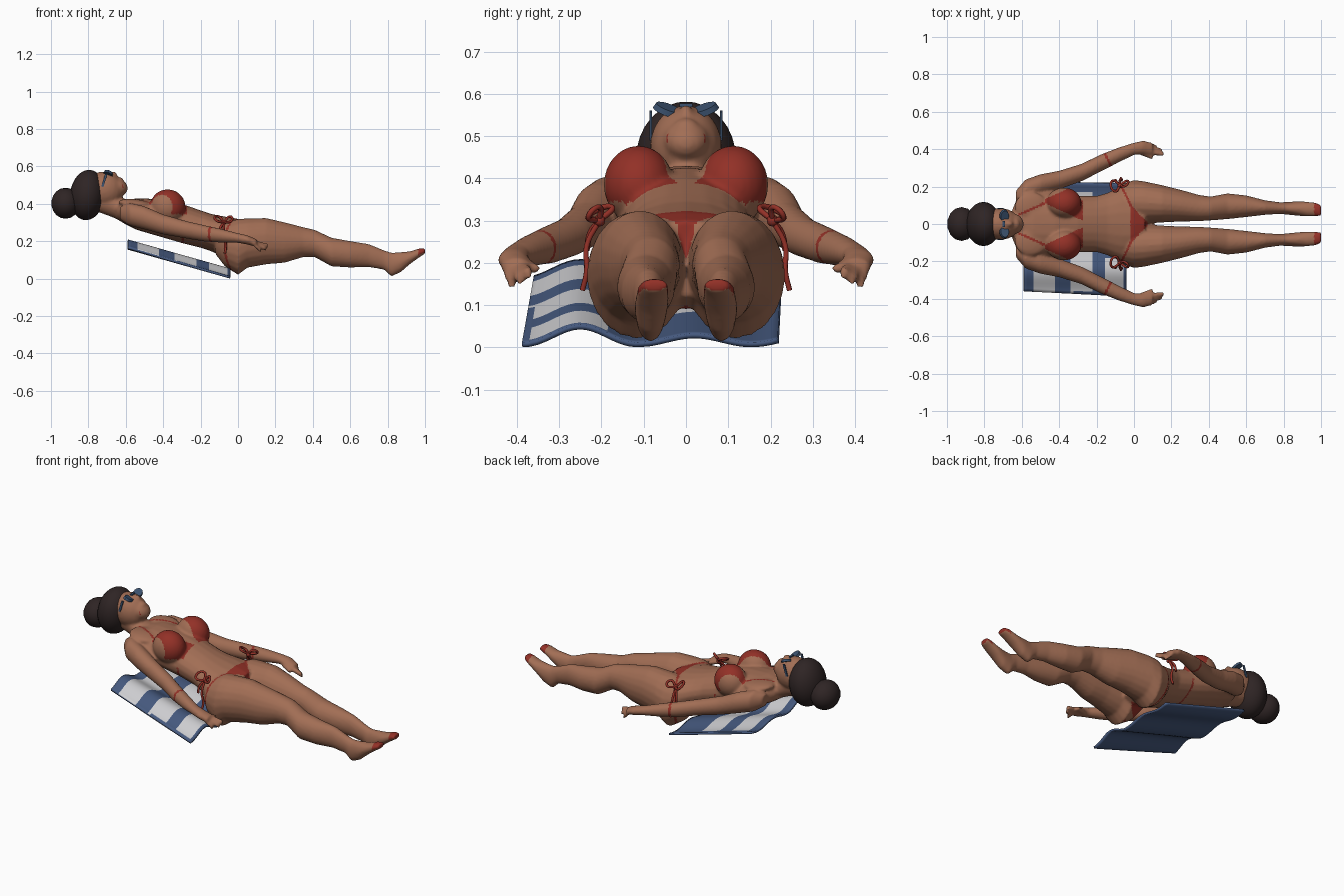
import bpy, bmesh, math
from mathutils import Vector, Matrix

cube = bpy.data.objects.get("Cube")
if cube:
    bpy.data.objects.remove(cube, do_unlink=True)


def material(name, rgb):
    m = bpy.data.materials.new(name)
    m.use_nodes = True
    m.diffuse_color = (*rgb, 1)
    m.node_tree.nodes["Principled BSDF"].inputs["Base Color"].default_value = (*rgb, 1)
    return m


SKIN = material("tan skin", (0.36, 0.155, 0.09))
RED = material("red fabric", (0.29, 0.03, 0.02))
HAIR = material("dark brown hair", (0.028, 0.018, 0.018))
BLUE = material("towel blue", (0.06, 0.1, 0.21))
WHITE = material("towel white", (0.62, 0.62, 0.64))
LENS = material("lens blue", (0.045, 0.085, 0.16))


def add_object(name, bm, *mats, angle=60):
    bmesh.ops.recalc_face_normals(bm, faces=bm.faces)
    me = bpy.data.meshes.new(name)
    bm.to_mesh(me)
    bm.free()
    ob = bpy.data.objects.new(name, me)
    bpy.context.collection.objects.link(ob)
    for m in mats:
        me.materials.append(m)
    bpy.ops.object.select_all(action='DESELECT')
    ob.select_set(True)
    bpy.context.view_layer.objects.active = ob
    bpy.ops.object.shade_smooth_by_angle(angle=math.radians(angle))
    return ob


def loft(bm, rings, side=1, n=20):
    """Closed skin over upright oval rings: x, y, z, half width, half height."""
    loops = []
    for x, y, z, ry, rz in rings:
        loops.append([bm.verts.new((x, side * (y + ry * math.cos(a)), z + rz * math.sin(a)))
                      for a in (2 * math.pi * i / n for i in range(n))])
    for a, b in zip(loops, loops[1:]):
        for i in range(n):
            j = (i + 1) % n
            bm.faces.new((a[i], a[j], b[j], b[i]))
    bm.faces.new(loops[0])
    bm.faces.new(loops[-1])


def ball(bm, loc, size, tilt=0, u=24, v=16):
    mat = Matrix.Translation(loc) @ Matrix.Rotation(tilt, 4, 'Y') @ Matrix.Diagonal((*size, 1))
    bmesh.ops.create_uvsphere(bm, u_segments=u, v_segments=v, radius=1, matrix=mat)


# Body volumes
TORSO = [(-.65, 0, .36, .08, .04), (-.61, 0, .355, .17, .06), (-.54, 0, .345, .185, .085),
         (-.42, 0, .325, .17, .1), (-.3, 0, .295, .15, .105), (-.2, 0, .265, .15, .1),
         (-.14, 0, .245, .168, .1), (-.07, 0, .22, .2, .112), (0, 0, .205, .2, .115),
         (.06, 0, .21, .13, .09)]
LEG = [(-.12, .1, .2, .06, .07), (-.07, .11, .18, .1, .115), (0, .117, .17, .118, .15),
       (.05, .115, .19, .114, .132), (.15, .108, .2, .1, .124), (.25, .098, .193, .085, .108),
       (.35, .085, .195, .07, .08), (.41, .083, .188, .064, .073), (.5, .095, .142, .069, .077),
       (.6, .095, .13, .058, .071), (.7, .088, .123, .039, .062), (.78, .085, .1, .031, .052),
       (.82, .084, .075, .034, .064), (.87, .083, .088, .038, .054), (.92, .08, .112, .04, .034),
       (.97, .078, .138, .037, .024), (1.0, .073, .148, .03, .015)]
ARM = [(-.63, .15, .35, .03, .035), (-.58, .18, .345, .058, .062), (-.5, .21, .325, .056, .062),
       (-.4, .235, .29, .05, .054), (-.28, .275, .262, .047, .047), (-.18, .325, .242, .046, .044),
       (-.08, .37, .228, .04, .036), (0, .402, .217, .033, .026), (.05, .41, .207, .036, .025),
       (.1, .4, .19, .034, .02)]
NECK = [(-.76, 0, .43, .06, .07), (-.69, 0, .405, .062, .07), (-.64, 0, .375, .07, .06),
        (-.58, 0, .36, .1, .06)]

bm = bmesh.new()
loft(bm, TORSO)
loft(bm, NECK)
for s in (-1, 1):
    loft(bm, LEG, s)
    loft(bm, ARM, s)
    # Fingers and thumb
    for y, tip_x, tip_z in ((.425, .12, .15), (.405, .15, .16), (.385, .158, .175)):
        loft(bm, [(.08, y, .192, .014, .016), (tip_x, y - .012, tip_z, .012, .014)], s, 8)
    loft(bm, [(.03, .385, .2, .016, .016), (.1, .355, .185, .012, .013)], s, 8)
    ball(bm, (-.375, s * .112, .385), (.095, .083, .092), .3)
    ball(bm, (-.55, s * .09, .4), (.09, .08, .025), .1)

# Head, chin, nose and lips
ball(bm, (-.715, 0, .475), (.105, .085, .097), .2)
ball(bm, (-.645, 0, .492), (.058, .055, .045), .5)
ball(bm, (-.668, 0, .552), (.024, .016, .022), .5)
ball(bm, (-.628, 0, .528), (.018, .026, .013), .6)
body = add_object("body", bm, SKIN, RED)

remesh = body.modifiers.new("blend", 'REMESH')
remesh.mode = 'VOXEL'
remesh.voxel_size = .0075
soft = body.modifiers.new("soften", 'SMOOTH')
soft.factor = .5
soft.iterations = 6
for m in ("blend", "soften"):
    bpy.ops.object.modifier_apply(modifier=m)


def is_swimwear(c, n):
    x, y, z = c.x, abs(c.y), c.z
    up = n.z > 0
    cup = -.475 < x < -.275 and z > .345 and abs(y - .122) < .078 * (x + .5) / .17
    neck_string = up and -.62 < x < -.46 and abs(y - .115 - .45 * (x + .47) * -1 * -1) < .007 and z > .36
    rib_string = abs(x + .295) < .005 and y < .19 and (not up or y > .15)
    front = up and -.02 < x < .075 and y < .095 * (.08 - x) / .09
    hip_string = .08 < y and abs(x + .012 + .5 * (y - .09)) < .007
    back = not up and -.1 < x < .02 and y < .12 * (.02 - x) / .12
    toenails = x > .962 and n.z > -.5
    return cup or neck_string or rib_string or front or hip_string or back or toenails


for f in body.data.polygons:
    f.use_smooth = True
    f.material_index = int(is_swimwear(f.center, f.normal))

# Hair and bun
bm = bmesh.new()
ball(bm, (-.805, 0, .447), (.093, .118, .135), .12)
add_object("hair", bm, HAIR)
bm = bmesh.new()
ball(bm, (-.922, 0, .403), (.078, .092, .083), 0, 14, 9)
add_object("hair_bun", bm, HAIR)

# Sunglasses: two lenses, a bridge and the side arms
bm = bmesh.new()
for s in (-1, 1):
    mat = Matrix.Translation((-.693, s * .042, .562)) @ Matrix.Rotation(s * .35, 4, 'X') \
        @ Matrix.Rotation(.35, 4, 'Y') @ Matrix.Diagonal((.026, .036, .014, 1))
    bmesh.ops.create_cone(bm, cap_ends=True, segments=14, radius1=1, radius2=.9, depth=1, matrix=mat)
    mat = Matrix.Translation((-.715, s * .083, .525)) @ Matrix.Rotation(.3, 4, 'Y') \
        @ Matrix.Diagonal((.012, .006, .07, 1))
    bmesh.ops.create_cube(bm, size=1, matrix=mat)
mat = Matrix.Translation((-.696, 0, .573)) @ Matrix.Diagonal((.012, .03, .008, 1))
bmesh.ops.create_cube(bm, size=1, matrix=mat)
add_object("sunglasses", bm, LENS, angle=30)


def ribbon(name, points, radius):
    cu = bpy.data.curves.new(name, 'CURVE')
    cu.dimensions = '3D'
    cu.bevel_depth = radius
    cu.bevel_resolution = 1
    cu.resolution_u = 5
    cu.use_fill_caps = True
    sp = cu.splines.new('BEZIER')
    sp.bezier_points.add(len(points) - 1)
    for bp, co in zip(sp.bezier_points, points):
        bp.co = co
        bp.handle_left_type = bp.handle_right_type = 'AUTO'
    cu.materials.append(RED)
    ob = bpy.data.objects.new(name, cu)
    bpy.context.collection.objects.link(ob)


# Hip bows: knot, two loops and two tails on each side
for s, label in ((-1, "right"), (1, "left")):
    knot = Vector((-.075, s * .205, .3))

    def at(x, y, z):
        return knot + Vector((x, s * y, z))
    for k, d in (("upper", -1), ("lower", 1)):
        ribbon(f"{label}_bow_loop_{k}", [at(0, 0, 0), at(d * .03, -.015 + d * .015, .032),
               at(d * .042, .025, .012), at(0, .004, 0)], .007)
    ribbon(f"{label}_bow_tail_long", [at(0, 0, 0), at(0, .03, -.06), at(.01, .03, -.12),
           at(.005, .04, -.165)], .007)
    ribbon(f"{label}_bow_tail_short", [at(0, 0, 0), at(-.02, .022, -.03), at(-.025, .03, -.07)], .007)
    bm = bmesh.new()
    ball(bm, knot, (.014, .014, .014), 0, 10, 6)
    add_object(f"{label}_bow_knot", bm, RED)

# Towel: sloping wavy sheet with white stripes on its upper face
bm = bmesh.new()
bmesh.ops.create_grid(bm, x_segments=33, y_segments=36, size=.5)
for v in bm.verts:
    t, u = v.co.x + .5, v.co.y + .5
    y = -.36 - .028 * t + u * (.585 + .02 * t)
    wave = .021 * (1 + math.cos((y + .25) * 2 * math.pi / .27)) * (1 if y < -.1 else .5)
    v.co = (-.588 + .548 * t, y, .012 + .155 * (1 - t) + wave)
for f in bm.faces:
    c = f.calc_center_median()
    striped = any(a < c.x < b for a, b in ((-.54, -.425), (-.345, -.225), (-.155, -.06)))
    end = .17 if c.x < -.2 else -.19
    f.material_index = 0 if striped and -.365 < c.y < end else 1
towel = add_object("towel", bm, WHITE, BLUE)
solid = towel.modifiers.new("thickness", 'SOLIDIFY')
solid.thickness = .012
solid.material_offset = 1
solid.material_offset_rim = 1
